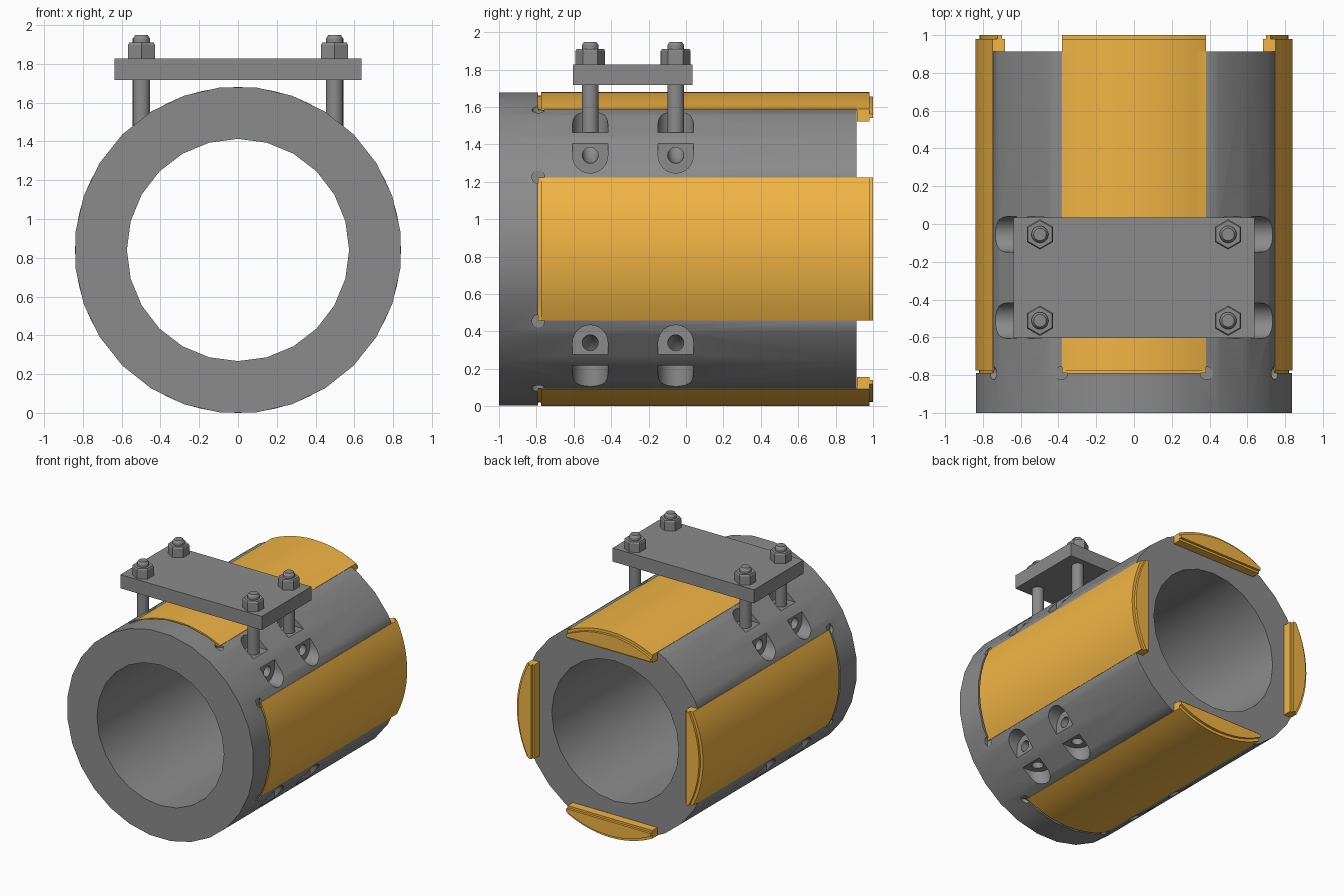
import bpy, bmesh
from math import sin, cos, pi, sqrt
from mathutils import Matrix

if "Cube" in bpy.data.objects:
    bpy.data.objects.remove(bpy.data.objects["Cube"])

AXIS_Z = 0.84      # height of the sleeve's axis
R = 0.84           # outer radius
FLAT = 0.75        # distance of the pad seats from the axis
HALF_W = 0.382     # half width of a pad
BOLT_Y = (-0.512, -0.055)


def material(name, color):
    m = bpy.data.materials.new(name)
    m.diffuse_color = color
    m.use_nodes = True
    m.node_tree.nodes["Principled BSDF"].inputs["Base Color"].default_value = m.diffuse_color
    return m

steel = material("dark_steel", (0.26, 0.26, 0.26, 1))
gold = material("gold", (0.88, 0.46, 0.058, 1))


def loft(name, rings, closed=False, turn=0, lift=0.0, mat=steel):
    """Skin equal-length rings of points; cap the ends unless closed."""
    bm = bmesh.new()
    vs = [[bm.verts.new(p) for p in ring] for ring in rings]
    n = len(vs[0])
    pairs = list(zip(vs, vs[1:])) + ([(vs[-1], vs[0])] if closed else [])
    for a, b in pairs:
        for i in range(n):
            j = (i + 1) % n
            bm.faces.new((a[i], a[j], b[j], b[i]))
    if not closed:
        bm.faces.new(vs[0])
        bm.faces.new(vs[-1])
    bmesh.ops.transform(bm, verts=bm.verts, matrix=Matrix.Translation((0, 0, lift))
                        @ Matrix.Rotation(turn * pi / 2, 4, 'Y'))
    bmesh.ops.recalc_face_normals(bm, faces=bm.faces)
    me = bpy.data.meshes.new(name)
    bm.to_mesh(me)
    bm.free()
    me.materials.append(mat)
    ob = bpy.data.objects.new(name, me)
    bpy.context.collection.objects.link(ob)
    return ob


def circle(x, y, r, n, start=0.0):
    return [(x + r * cos(start + 2 * pi * i / n), y + r * sin(start + 2 * pi * i / n))
            for i in range(n)]


def prism(name, pts, h0, h1, turn=0, lift=AXIS_Z):
    return loft(name, [[(x, y, h) for x, y in pts] for h in (h0, h1)], turn=turn, lift=lift)


def make_active(ob):
    bpy.ops.object.select_all(action='DESELECT')
    ob.select_set(True)
    bpy.context.view_layer.objects.active = ob


def smooth(ob):
    make_active(ob)
    bpy.ops.object.shade_smooth_by_angle(angle=0.5)
    m = ob.modifiers.new("even_shading", 'WEIGHTED_NORMAL')
    m.keep_sharp = True


def cut(ob, cutter):
    make_active(ob)
    m = ob.modifiers.new("cut", 'BOOLEAN')
    m.operation, m.solver, m.object = 'DIFFERENCE', 'EXACT', cutter
    bpy.ops.object.modifier_apply(modifier=m.name)
    bpy.data.objects.remove(cutter)


# Sleeve: thick tube along y, 28 sides outside, 24-sided bore
def tube_ring(r, y, n, shift):
    return [(r * sin(a), y, r * cos(a)) for a in (2 * pi * (i + shift) / n for i in range(n))]

sleeve = loft("sleeve", [tube_ring(0.843, y, 28, 0.5) for y in (-1, 0.912)], lift=AXIS_Z)
cut(sleeve, loft("bore_cutter", [tube_ring(0.573, y, 24, 0) for y in (-1.2, 1.2)], lift=AXIS_Z))

for k in range(4):
    # pad seat and the two round corner reliefs
    cut(sleeve, prism("seat_cutter", [(-0.6, -0.79), (0.6, -0.79), (0.6, 1.2), (-0.6, 1.2)],
                      FLAT, 1.1, k))
    for s in (-1, 1):
        cut(sleeve, prism("relief_cutter", circle(s * 0.385, -0.79, 0.034, 16), 0.725, 1.1, k))
for k in range(4):
    # bolt pockets: U-shaped spot faces
    for s in (-1, 1):
        for y in BOLT_Y:
            u = [(s * (0.5 - 0.094 * sin(pi * i / 12)), y + 0.094 * cos(pi * i / 12))
                 for i in range(13)]
            u += [(s * 0.75, y - 0.094), (s * 0.75, y + 0.094)]
            cut(sleeve, prism("pocket_cutter", u, 0.622, 1.1, k))
for k in range(4):
    # curved bolt channel joining each pair of pockets
    for y in BOLT_Y:
        rings = []
        for i in range(9):
            a = pi / 2 * i / 8
            rings.append([(0.63 - (0.13 + p) * cos(a), y + q, 0.63 - (0.13 + p) * sin(a))
                          for p, q in circle(0, 0, 0.043, 16)])
        cut(sleeve, loft("channel_cutter", rings, turn=k, lift=AXIS_Z))
smooth(sleeve)


# Wear pads: circular segments with stepped ends and a hooked rear lip
def pad_ring(y, r, bottom):
    xs = [HALF_W * (i / 6 - 1) for i in range(13)]
    top = [(x, y, max(sqrt(r * r - x * x), bottom + 0.004)) for x in xs]
    return top + [(HALF_W, y, bottom), (-HALF_W, y, bottom)]

for k, side in enumerate(("top", "right", "bottom", "left")):
    pad = loft("wear_pad_" + side, [
        pad_ring(-0.79, 0.82, 0.742), pad_ring(-0.775, 0.82, 0.742),
        pad_ring(-0.775, R, 0.742), pad_ring(0.913, R, 0.742),
        pad_ring(0.913, R, 0.683), pad_ring(0.98, R, 0.683),
        pad_ring(0.98, 0.817, 0.70), pad_ring(1.0, 0.817, 0.70)],
        turn=k, lift=AXIS_Z, mat=gold)
    smooth(pad)

# Clamp plate on top
prism("clamp_plate", [(-0.638, -0.604), (0.638, -0.604), (0.638, 0.034), (-0.638, 0.034)],
      1.717, 1.828, lift=0)


# Studs and hex nuts
def turned(name, x, y, steps, n, start=0.0):
    return loft(name, [[(px, py, z) for px, py in circle(x, y, r, n, start)] for r, z in steps])

for x in (-0.498, 0.498):
    for y in BOLT_Y:
        smooth(turned("stud", x, y, [(0.045, 1.44), (0.045, 1.93), (0.033, 1.948)], 20))
        turned("nut", x, y, [(0.08, 1.828), (0.08, 1.898), (0.073, 1.91)], 6, pi / 2)
